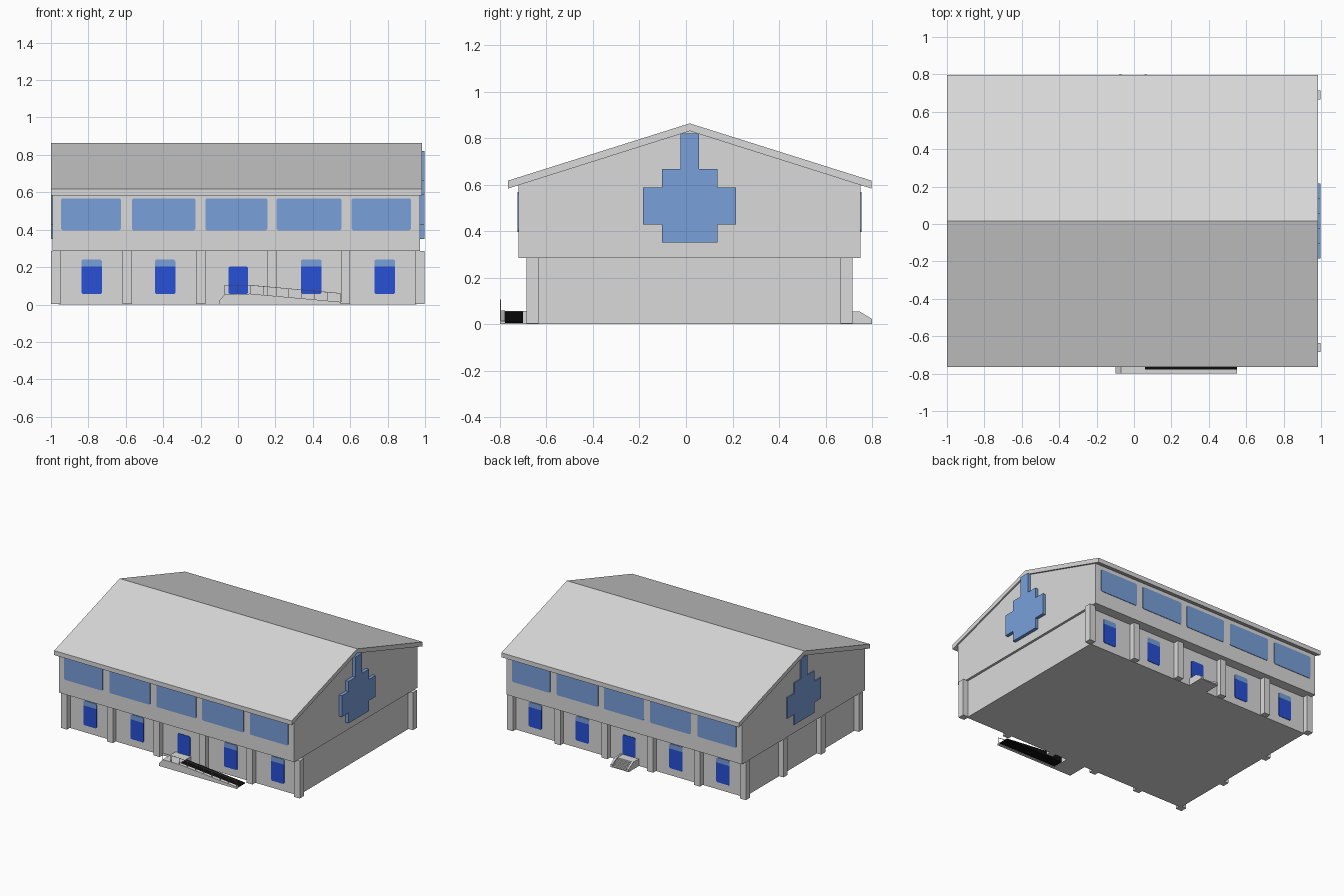
import bpy, bmesh
from mathutils import Vector

if "Cube" in bpy.data.objects:
    bpy.data.objects.remove(bpy.data.objects["Cube"])


def material(name, rgb):
    m = bpy.data.materials.new(name)
    m.diffuse_color = (*rgb, 1)
    m.use_nodes = True
    m.node_tree.nodes["Principled BSDF"].inputs["Base Color"].default_value = m.diffuse_color
    return m


GREY = material("concrete_grey", (0.70, 0.70, 0.70))
SKY = material("light_blue_glass", (0.19, 0.35, 0.70))
BLUE = material("deep_blue_glass", (0.02, 0.08, 0.67))
BLACK = material("black_grip", (0.004, 0.004, 0.004))


def prism(name, profile, axis, a, b, mat):
    """Extrude a 2D profile along an axis: 0 -> (y,z), 1 -> (x,z)."""
    bm = bmesh.new()

    def place(p, t):
        return (t, p[0], p[1]) if axis == 0 else (p[0], t, p[1])

    face = bm.faces.new([bm.verts.new(place(p, a)) for p in profile])
    ext = bmesh.ops.extrude_face_region(bm, geom=[face])
    shift = Vector((b - a, 0, 0)) if axis == 0 else Vector((0, b - a, 0))
    verts = [g for g in ext["geom"] if isinstance(g, bmesh.types.BMVert)]
    bmesh.ops.translate(bm, verts=verts, vec=shift)
    bmesh.ops.recalc_face_normals(bm, faces=bm.faces[:])
    me = bpy.data.meshes.new(name)
    bm.to_mesh(me)
    bm.free()
    me.materials.append(mat)
    ob = bpy.data.objects.new(name, me)
    bpy.context.collection.objects.link(ob)
    return ob


def box(name, x0, x1, y0, y1, z0, z1, mat=GREY):
    return prism(name, [(x0, z0), (x1, z0), (x1, z1), (x0, z1)], 1, y0, y1, mat)


def pane(name, x0, x1, z0, z1, y, out, mat, low=0.008, top=0.008):
    """Thin wall plate with clipped lower and upper corners."""
    pts = [(x0 + low, z0), (x1 - low, z0), (x1, z0 + low), (x1, z1 - top),
           (x1 - top, z1), (x0 + top, z1), (x0, z1 - top), (x0, z0 + low)]
    clean = [p for i, p in enumerate(pts) if p != pts[i - 1]]
    prism(name, clean, 1, y - out * 0.002, y + out * 0.004, mat)


MID = 0.016            # ridge line in y
# Ground floor and jutting upper floor with gables
box("ground_floor", -0.96, 0.955, -0.645, 0.675, 0, 0.29)
prism("upper_floor", [(-0.72, 0.285), (0.75, 0.285), (0.75, 0.602),
                      (MID, 0.835), (-0.72, 0.602)], 0, -0.993, 0.973, GREY)

# Gabled roof slab
prism("roof", [(-0.765, 0.583), (MID, 0.83), (0.797, 0.583), (0.797, 0.617),
               (MID, 0.863), (-0.765, 0.617)], 0, -1.0, 0.985, GREY)

# Columns along front and back, plus two on the left side
for x in (-0.975, -0.592, -0.2, 0.182, 0.575, 0.971):
    box("front_column", x - 0.025, x + 0.025, -0.685, -0.635, 0.003, 0.286)
    box("back_column", x - 0.025, x + 0.025, 0.665, 0.715, 0.003, 0.286)
for y in (-0.21, 0.24):
    box("left_column", -1.0, -0.95, y - 0.025, y + 0.025, 0.003, 0.286)

# Windows and doors on both long sides
for side, out, y_up, y_low in (("front", -1, -0.72, -0.645), ("back", 1, 0.75, 0.675)):
    for x0, x1 in ((-0.947, -0.625), (-0.568, -0.228), (-0.175, 0.158),
                   (0.207, 0.553), (0.607, 0.925)):
        pane(side + "_upper_window", x0, x1, 0.397, 0.568, y_up, out, SKY)
    for x in (-0.783, -0.39, 0.392, 0.785):
        pane(side + "_lower_window", x - 0.055, x + 0.055, 0.055, 0.203,
             y_low, out, BLUE, top=0)
        pane(side + "_window_top", x - 0.055, x + 0.055, 0.203, 0.241,
             y_low, out, SKY, low=0)
    pane(side + "_door", -0.052, 0.054, 0.055, 0.203, y_low, out, BLUE)

# Stepped cross window on each gable
half = [(0.12, 0.35), (0.12, 0.428), (0.2, 0.428), (0.2, 0.588),
        (0.12, 0.588), (0.12, 0.667), (0.04, 0.667), (0.04, 0.82)]
cross = [(MID + u, z) for u, z in half] + [(MID - u, z) for u, z in reversed(half)]
prism("right_cross_window", cross, 0, 0.97, 0.998, SKY)
prism("left_cross_window", cross, 0, -1.0, -0.98, SKY)

# Front landing with side kerb and black ramp
prism("front_landing", [(-0.1, 0), (0.06, 0), (0.06, 0.056), (-0.07, 0.056),
                        (-0.1, 0.02)], 1, -0.8, -0.64, GREY)
prism("ramp_kerb", [(0.06, 0), (0.55, 0), (0.55, 0.014), (0.06, 0.058)],
      1, -0.8, -0.778, GREY)
prism("ramp_surface", [(0.06, 0.004), (0.55, 0.004), (0.55, 0.01), (0.06, 0.054)],
      1, -0.778, -0.70, BLACK)


# Handrail following landing and ramp
def deck(x):
    return 0.056 if x < 0.06 else 0.056 - (x - 0.06) * 0.09


for i in range(10):
    x = -0.07 + i * 0.0685
    box("rail_post", x - 0.0015, x + 0.0015, -0.799, -0.796, deck(x) - 0.005,
        deck(x) + 0.049)
path = [(-0.07, 0.105), (0.06, 0.105), (0.548, 0.061)]
prism("handrail", path + [(x, z - 0.003) for x, z in reversed(path)],
      1, -0.799, -0.796, GREY)

# Back stairs: cheeks, landing and steps
for x in (-0.08, 0.055):
    prism("stair_cheek", [(0.67, 0), (0.8, 0), (0.8, 0.022), (0.745, 0.055),
                          (0.67, 0.055)], 1, 0, 1, GREY).name = "unused"
    bpy.data.objects.remove(bpy.data.objects["unused"])
    prism("stair_cheek", [(0.67, 0), (0.8, 0), (0.8, 0.022), (0.745, 0.055),
                          (0.67, 0.055)], 0, x, x + 0.015, GREY)
box("back_landing", -0.066, 0.056, 0.67, 0.74, 0, 0.052)
for i in range(4):
    box("back_step", -0.066, 0.056, 0.73, 0.754 + i * 0.0145, 0, 0.041 - i * 0.011)
